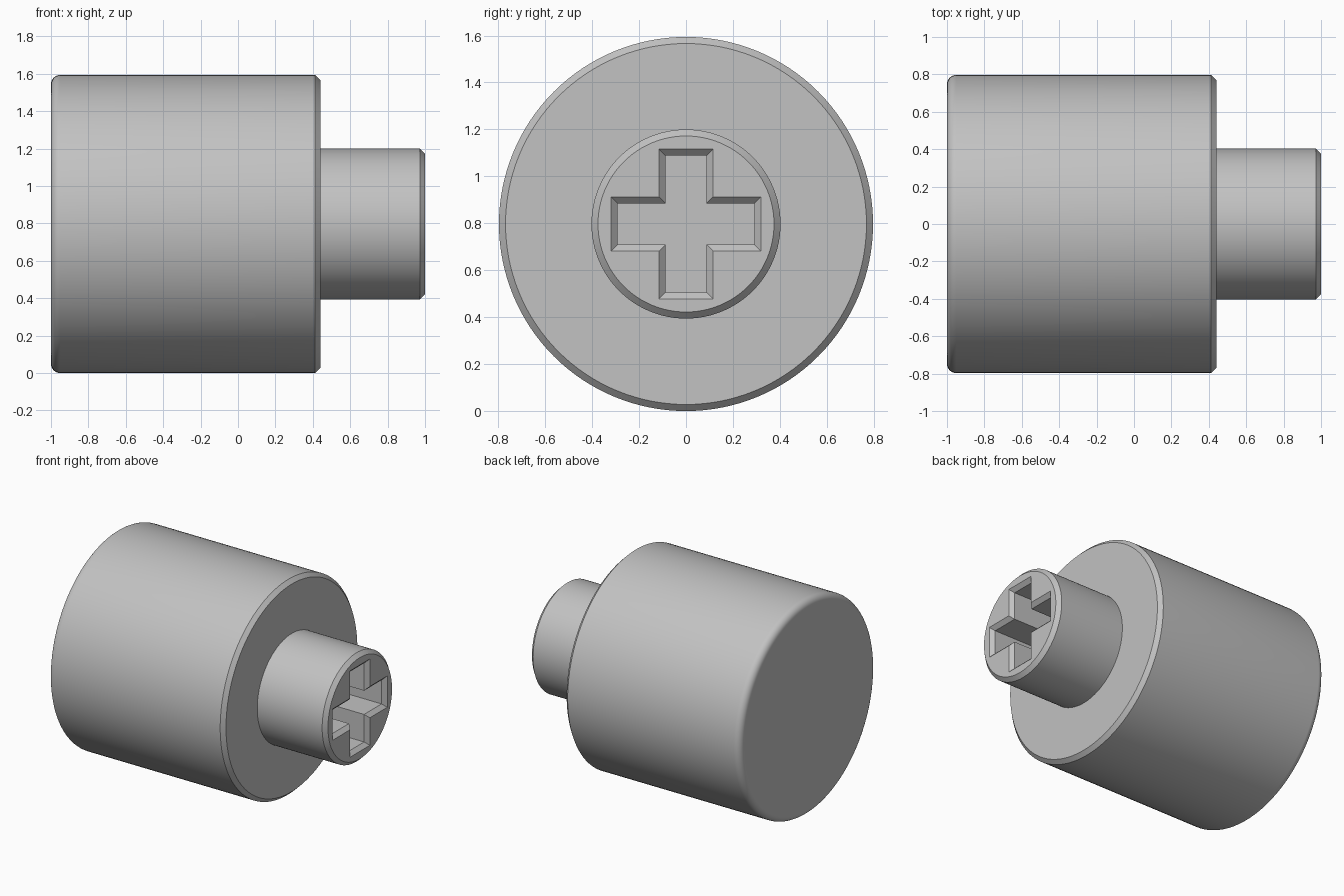
import bpy, bmesh, math

default_cube = bpy.data.objects.get("Cube")
if default_cube:
    bpy.data.objects.remove(default_cube, do_unlink=True)

AXIS_Z = 0.797        # height of the turning axis
BODY_R, SHAFT_R = 0.797, 0.403
STEP_X = 0.44         # front face of the body
BEVEL = 0.028
FILLET = 0.05
SEGMENTS = 128

grey = bpy.data.materials.new("light grey")
colour = (0.54, 0.54, 0.54, 1.0)
grey.diffuse_color = colour
grey.use_nodes = True
grey.node_tree.nodes["Principled BSDF"].inputs["Base Color"].default_value = colour


def loft(name, sections):
    """Join closed sections of equal point count and cap both ends."""
    bm = bmesh.new()
    rings = [[bm.verts.new(p) for p in section] for section in sections]
    for a, b in zip(rings, rings[1:]):
        for i in range(len(a)):
            j = (i + 1) % len(a)
            bm.faces.new((a[i], a[j], b[j], b[i]))
    bm.faces.new(rings[0])
    bm.faces.new(rings[-1])
    bmesh.ops.recalc_face_normals(bm, faces=bm.faces[:])
    mesh = bpy.data.meshes.new(name)
    bm.to_mesh(mesh)
    bm.free()
    mesh.materials.append(grey)
    obj = bpy.data.objects.new(name, mesh)
    bpy.context.collection.objects.link(obj)
    return obj


def circle(x, r):
    angles = [2 * math.pi * i / SEGMENTS for i in range(SEGMENTS)]
    return [(x, r * math.cos(a), AXIS_Z + r * math.sin(a)) for a in angles]


def cross(x, grow):
    """Plus-shaped section: one arm's three corners turned four times."""
    length, width = 0.292 + grow, 0.088 + grow
    points = []
    for turn in range(4):
        c, s = round(math.cos(turn * math.pi / 2)), round(math.sin(turn * math.pi / 2))
        for y, z in ((length, -width), (length, width), (width, width)):
            points.append((x, y * c - z * s, AXIS_Z + y * s + z * c))
    return points


def activate(obj):
    bpy.ops.object.select_all(action='DESELECT')
    obj.select_set(True)
    bpy.context.view_layer.objects.active = obj


def shade(obj):
    """Smooth round walls, flat end faces."""
    activate(obj)
    bpy.ops.object.shade_smooth_by_angle(angle=math.radians(30))
    for face in obj.data.polygons:
        if abs(face.normal.x) > 0.999:
            face.use_smooth = False


# Body: rounded back edge, bevelled front edge
steps = 8
body_rings = []
for k in range(steps + 1):
    a = k / steps * math.pi / 2
    body_rings.append(circle(-1 + FILLET * (1 - math.sin(a)),
                             BODY_R - FILLET * (1 - math.cos(a))))
body_rings.reverse()
body_rings.reverse() if body_rings[0][0][0] > body_rings[-1][0][0] else None
body_rings += [circle(STEP_X - BEVEL, BODY_R), circle(STEP_X, BODY_R - BEVEL)]
body = loft("body", body_rings)
shade(body)

# Shaft with bevelled tip
shaft = loft("shaft", [circle(STEP_X - 0.02, SHAFT_R),
                       circle(1 - BEVEL, SHAFT_R),
                       circle(1, SHAFT_R - BEVEL)])

# Cross socket with a bevelled mouth
cutter = loft("socket_cutter", [cross(0.6, 0), cross(1 - BEVEL, 0),
                                cross(1.02, BEVEL + 0.02)])
cut = shaft.modifiers.new("socket", 'BOOLEAN')
cut.operation = 'DIFFERENCE'
cut.solver = 'EXACT'
cut.object = cutter
activate(shaft)
bpy.ops.object.modifier_apply(modifier=cut.name)
bpy.data.objects.remove(cutter, do_unlink=True)
shade(shaft)
